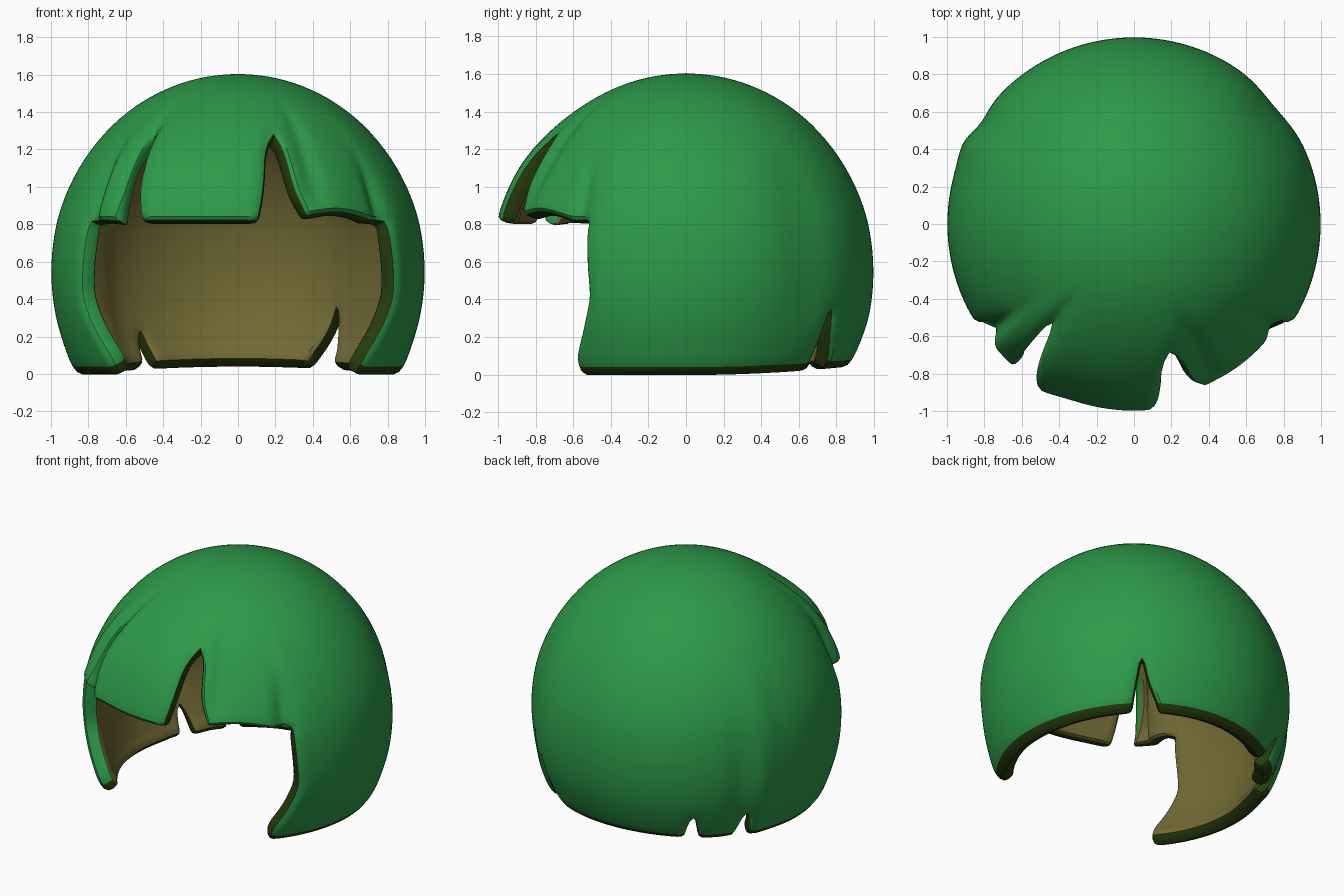
import bpy, bmesh, math

if "Cube" in bpy.data.objects:
    bpy.data.objects.remove(bpy.data.objects["Cube"])


def material(name, rgb):
    m = bpy.data.materials.new(name)
    m.diffuse_color = (*rgb, 1)
    m.use_nodes = True
    m.node_tree.nodes["Principled BSDF"].inputs["Base Color"].default_value = m.diffuse_color
    return m


def lerp_points(points, z):
    """Azimuth of a lock edge at height z, from a few (z, degrees) points."""
    if z <= points[0][0]:
        return points[0][1]
    for (z0, a0), (z1, a1) in zip(points, points[1:]):
        if z <= z1:
            return a0 + (a1 - a0) * (z - z0) / (z1 - z0)
    return points[-1][1]


def smooth(a, b, t):
    t = min(1, max(0, (t - a) / (b - a)))
    return t * t * (3 - 2 * t)


def bell(t, centre, width):
    return math.exp(-((t - centre) / width) ** 2)


def surface(deg, z):
    """Point on the dome; azimuth 0 is the front (-y), positive to +x."""
    if z > 0.55:
        r = math.sqrt(max(0, 1 - ((z - 0.55) / 1.055) ** 2))
    else:
        r = 1 - 0.13 * ((0.55 - z) / 0.55) ** 2
    if z < 0.01:  # lower edge tucks in
        r -= 0.02
    # fringe: middle lock stands proud, the side locks less so
    if z > 0.8:
        low = 1 - smooth(1.1, 1.5, z)
        r += 0.04 * low * smooth(-40, -33, deg) * (1 - smooth(12, 19, deg))
        r += 0.03 * low * bell(deg, -32, 7)
        r += 0.035 * low * smooth(-54, -48, deg) * (1 - smooth(-40, -36, deg))
        r -= 0.015 * low * smooth(17, 24, deg) * (1 - smooth(51, 56, deg))
        side = smooth(0.8, 0.82, z) * (1 - smooth(0.98, 1.2, z))
        r -= 0.05 * side * bell(abs(deg), 53.5, 2.5)
    # creases that run up from the gaps
    fade = smooth(0.82, 1.0, z) * (1 - smooth(1.3, 1.5, z))
    r -= 0.05 * fade * bell(deg, -40, 2.5)
    r -= 0.03 * fade * bell(deg, 27, 3)
    r -= 0.025 * bell(deg, -123, 5) * (1 - smooth(0.5, 1.1, z))
    r += 0.02 * bell(deg, -116, 5) * (1 - smooth(0.8, 1.3, z))
    r -= 0.02 * bell(deg, 130, 9) * smooth(0.1, 0.4, z) * (1 - smooth(0.9, 1.3, z))
    a = math.radians(deg)
    x, y = r * math.sin(a), -r * math.cos(a)
    # lower edge rises to the back; right fringe lock is slightly shorter
    if z < 0.3:
        z += 0.06 * max(0, y) ** 2 * (1 - max(z, 0) / 0.3)
    if 0.8 < z < 1.1 and 17 < deg < 50:
        z += 0.05 * math.sin(math.pi * (deg - 17) / 33) * (1.1 - z) / 0.28
    return x, y, z


# lock edges as (height, azimuth) points
def const(a):
    return [(0, a)]


def gap(left, right, tip, height):
    return [(0, left), (height, tip)], [(0, right), (height, tip)]


left_a, left_b = gap(-145.5, -140, -142, 0.2)
crease_a, crease_b = gap(-123, -118.5, -120, 0.2)
back_a = [(0, 139.5), (0.35, 143)]
back_b = [(0, 151), (0.1, 147.5), (0.2, 145), (0.35, 143)]
open_r = [(0.03, 48), (0.1, 49), (0.2, 53), (0.4, 58), (0.82, 56)]
open_l = [(z, -a) for z, a in open_r]
slit_a, slit_b = const(-40), [(0.82, -30.5), (1.0, -34), (1.3, -40)]
notch_a = [(0.82, 6.5), (0.92, 8), (1.0, 9), (1.2, 11), (1.3, 16)]
notch_b = [(0.82, 23), (1.0, 19.5), (1.2, 18.5), (1.3, 16)]

# (left edge, right edge, lowest height, columns)
LOCKS = [
    (const(-180), left_a, -1, 9), (left_b, crease_a, -1, 5),
    (crease_b, open_l, -1, 16), (open_l, slit_a, 0.82, 8),
    (slit_b, notch_a, 0.82, 10), (notch_b, open_r, 0.82, 14),
    (open_r, back_a, -1, 20), (back_b, const(180), -1, 9),
]
ROWS = [-0.025, 0.04, 0.1, 0.2, 0.28, 0.35, 0.42, 0.5, 0.6, 0.7, 0.78, 0.82, 0.86,
        0.92, 1.0, 1.1, 1.2, 1.3, 1.37, 1.43, 1.48, 1.52, 1.555, 1.58, 1.597, 1.605]

# hair shell: one sheet per lock, welded where the locks meet
bm = bmesh.new()
for left, right, base, cols in LOCKS:
    grid = []
    for z in (r for r in ROWS if r >= base):
        a, b = lerp_points(left, z), lerp_points(right, z)
        grid.append([bm.verts.new(surface(a + (b - a) * i / cols, z))
                     for i in range(cols + 1)])
    for row, (lo, hi) in enumerate(zip(grid, grid[1:])):
        for i in range(cols):
            face = bm.faces.new((lo[i], lo[i + 1], hi[i + 1], hi[i]))
            if row == 0 and base < 0:  # dark lower border
                face.material_index = 2
bmesh.ops.remove_doubles(bm, verts=bm.verts, dist=0.0005)
bmesh.ops.recalc_face_normals(bm, faces=bm.faces)
top = max(bm.faces, key=lambda f: f.calc_center_median().z)
if top.normal.z < 0:
    bmesh.ops.reverse_faces(bm, faces=bm.faces)
mesh = bpy.data.meshes.new("hair_shell")
bm.to_mesh(mesh)
bm.free()

hair = bpy.data.objects.new("hair_shell", mesh)
bpy.context.collection.objects.link(hair)
mesh.materials.append(material("leaf green", (0.026, 0.32, 0.067)))
mesh.materials.append(material("olive lining", (0.165, 0.14, 0.034)))
mesh.materials.append(material("dark green rim", (0.02, 0.045, 0.004)))

# thickness with its own lining and rim colours
bpy.context.view_layer.objects.active = hair
hair.select_set(True)
wall = hair.modifiers.new("wall", "SOLIDIFY")
wall.thickness = 0.11
wall.offset = -1
wall.material_offset = 1
wall.material_offset_rim = 2
bpy.ops.object.modifier_apply(modifier="wall")

# lining runs down to the edge; upright edges on the left stay green
for p in hair.data.polygons:
    c, n = p.center, p.normal
    if p.material_index == 2:
        flat = math.hypot(c.x, c.y)
        if (n.x * c.x + n.y * c.y) / flat < -0.7 and c.z < 0.15:
            p.material_index = 1
        elif c.x < -0.3 and c.y < 0 and c.z > 0.08 and n.z > -0.6:
            p.material_index = 0

# rounded edges
soft = hair.modifiers.new("soft_edges", "SUBSURF")
soft.levels = soft.render_levels = 1
bpy.ops.object.modifier_apply(modifier="soft_edges")
bpy.ops.object.shade_smooth_by_angle(angle=math.radians(35))
